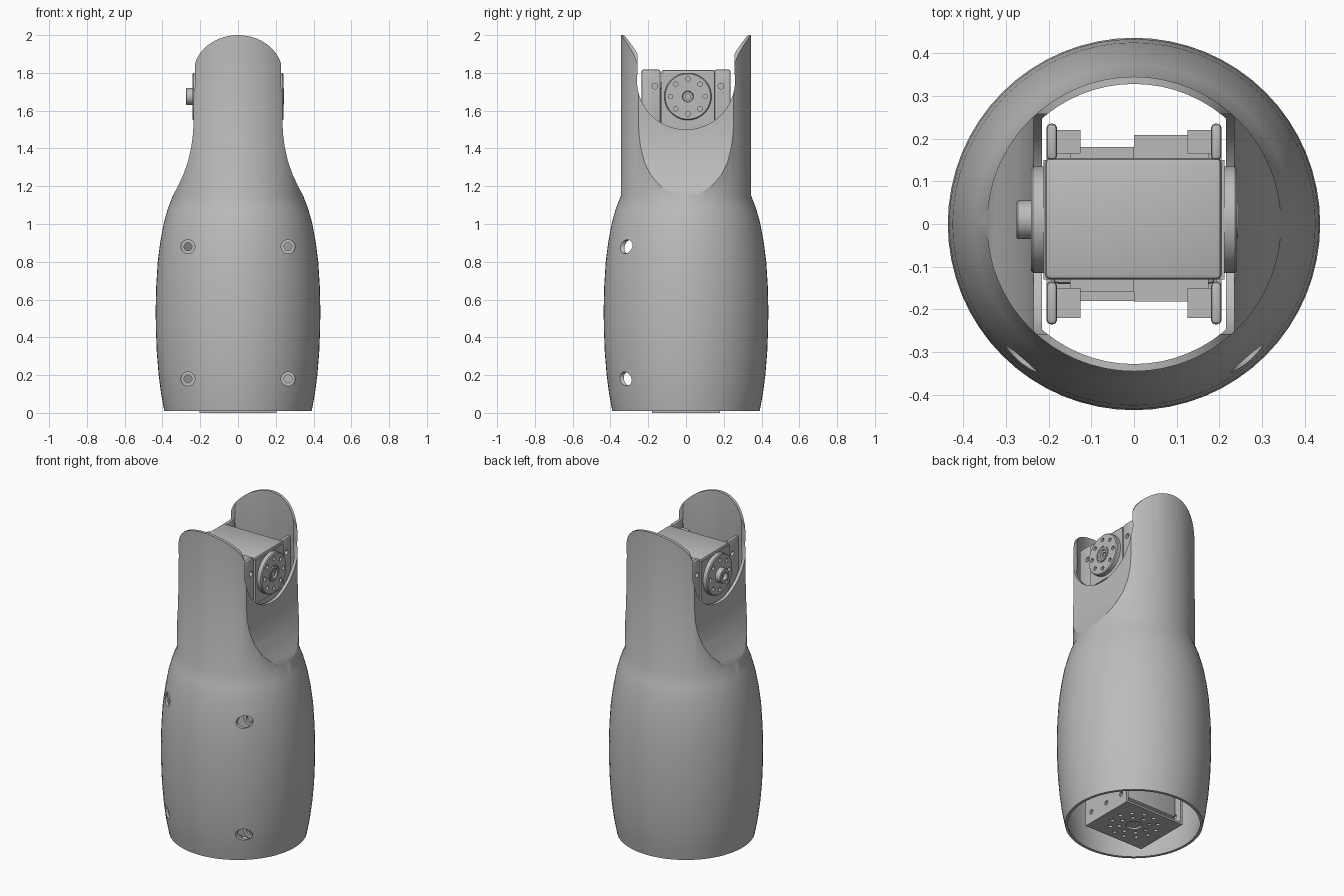
import bpy, bmesh, math
from mathutils import Matrix, Vector

old = bpy.data.objects.get("Cube")
if old:
    bpy.data.objects.remove(old, do_unlink=True)

mat = bpy.data.materials.new("light_grey")
mat.use_nodes = True
grey = (0.5, 0.5, 0.5, 1)
mat.diffuse_color = grey
mat.node_tree.nodes["Principled BSDF"].inputs["Base Color"].default_value = grey

TO_X = Matrix.Rotation(math.pi / 2, 4, 'Y')
TO_FRONT = Matrix.Rotation(math.pi / 2, 4, 'X')


def finish(name, bm):
    bmesh.ops.recalc_face_normals(bm, faces=bm.faces)
    mesh = bpy.data.meshes.new(name)
    bm.to_mesh(mesh)
    bm.free()
    mesh.materials.append(mat)
    ob = bpy.data.objects.new(name, mesh)
    bpy.context.collection.objects.link(ob)
    return ob


def lathe(name, profile, n=64, matrix=None):
    """Closed solid from (radius, height) points, capped at both ends."""
    bm = bmesh.new()
    rings = [[bm.verts.new((r * math.cos(math.tau * i / n), r * math.sin(math.tau * i / n), z))
              for i in range(n)] for r, z in profile]
    for a, b in zip(rings, rings[1:]):
        for i in range(n):
            j = (i + 1) % n
            bm.faces.new((a[i], a[j], b[j], b[i]))
    bm.faces.new(rings[0])
    bm.faces.new(rings[-1])
    if matrix:
        bm.transform(matrix)
    return finish(name, bm)


def prism(name, half, depth=1.0):
    """Mirrored x-z outline extruded along y."""
    outline = half + [(-x, z) for x, z in reversed(half) if x > 0]
    bm = bmesh.new()
    face = bm.faces.new([bm.verts.new((x, -depth / 2, z)) for x, z in outline])
    ext = bmesh.ops.extrude_face_region(bm, geom=[face])
    bmesh.ops.translate(bm, vec=(0, depth, 0),
                        verts=[v for v in ext["geom"] if isinstance(v, bmesh.types.BMVert)])
    return finish(name, bm)


def box(name, lo, hi, bevel=0):
    lo, hi = Vector(lo), Vector(hi)
    bm = bmesh.new()
    bmesh.ops.create_cube(bm, size=1)
    bmesh.ops.scale(bm, vec=hi - lo, verts=bm.verts)
    bmesh.ops.translate(bm, vec=(lo + hi) / 2, verts=bm.verts)
    if bevel:
        bmesh.ops.bevel(bm, geom=bm.edges[:], offset=bevel, segments=2, profile=0.5,
                        affect='EDGES')
    return finish(name, bm)


def rods(name, places, radius, length, turn=None, n=20):
    """Several separate cylinders in one object, used for drilling."""
    bm = bmesh.new()
    for p in places:
        m = Matrix.Translation(p) @ (turn or Matrix())
        bmesh.ops.create_cone(bm, cap_ends=True, segments=n, radius1=radius, radius2=radius,
                              depth=length, matrix=m)
    return finish(name, bm)


def cut(ob, tool, operation='DIFFERENCE'):
    mod = ob.modifiers.new("cut", 'BOOLEAN')
    mod.operation, mod.object, mod.solver = operation, tool, 'EXACT'
    bpy.context.view_layer.objects.active = ob
    bpy.ops.object.modifier_apply(modifier=mod.name)
    bpy.data.objects.remove(tool, do_unlink=True)


def circle(count, radius, phase=0):
    return [(radius * math.cos(math.tau * (i + phase) / count),
             radius * math.sin(math.tau * (i + phase) / count)) for i in range(count)]


# Shell: turned body, narrowed from the sides into two rounded upright arms
body = [(.39, .01), (.407, .1), (.42, .2), (.43, .32), (.435, .45), (.436, .55), (.433, .67),
        (.425, .8), (.412, .9), (.394, 1), (.372, 1.08), (.345, 1.15)]
neck = [(.345, 1.15), (.318, 1.2), (.29, 1.26), (.265, 1.33), (.247, 1.41), (.238, 1.48),
        (.235, 1.55)]
dome = [(.235 * math.cos(a), 1.8 + .2 * math.sin(a))
        for a in (math.pi / 2 * i / 14 for i in range(15))]
dome[-1] = (0, 2.0)

shell = lathe("outer_shell", body + [(.345, 2.1)])
cut(shell, prism("side_trim", [(.6, -.1), (.5, 1.08), (.36, 1.13)] + neck + dome), 'INTERSECT')

wall = .017
hollow = lathe("hollow", [(.36, -.1)] + [(r - wall, z) for r, z in body] + [(.345 - wall, 2.2)])
cut(hollow, prism("hollow_trim", [(.6, -.2), (.5, 1.04), (.35, 1.1)]
                  + [(x - .02, z - .012) for x, z in neck] + [(.215, 2.3)]), 'INTERSECT')
cut(shell, hollow)

# Round side openings around the joint
cut(shell, rods("side_opening", [(0, 0, 1.76)], .26, 1.2, TO_X, 64))
cut(shell, box("top_opening", (-.6, -.258, 1.77), (.6, .258, 2.2)))

# Four front screw holes with recessed seats
spots = [(x, z) for x in (-.265, .265) for z in (.18, .88)]
cut(shell, rods("screw_holes", [(x, -.35, z) for x, z in spots], .037, .3, TO_FRONT, 24))
for x, z in spots:
    seat = rods("screw_seat", [(x, -.258, z)], .042, .014, TO_FRONT, 24)
    cut(seat, rods("seat_hole", [(x, -.258, z)], .021, .1, TO_FRONT))

# Joint motor: main case and stepped cheeks
box("motor_case", (-.208, -.13, 1.28), (.205, .155, 1.815), .012)
box("motor_waist", (-.15, -.158, 1.3), (.0, .18, 1.75))
box("motor_connector_block", (0, -.182, 1.3), (.175, .208, 1.72))
for s in (-1, 1):
    xs = sorted((s * .182, s * .212))
    cheek = box("motor_cheek", (xs[0], -.13, 1.53), (xs[1], .15, 1.8))
    # Mounting ears with a through hole
    for y0, y1, hole in ((-.235, -.135, -.165), (.15, .235, .185)):
        xe = sorted((s * .18, s * .205))
        ear = box("mounting_ear", (xe[0], y0, 1.3), (xe[1], y1, 1.818), .01)
        cut(ear, rods("ear_hole", [(s * .19, hole, 1.73)], .015, .1, TO_X))
        xb = sorted((s * .125, s * .18))
        box("ear_brace", (xb[0], min(y0, y1) + .015, 1.3), (xb[1], max(y0, y1) - .015, 1.77))

# Drive discs on both sides, drilled with eight holes
axle = Vector((0, .01, 1.675))
for s in (-1, 1):
    face = [(.125, .205), (.125, .236), (.12, .241), (.05, .241), (.05, .236), (.043, .236),
            (.043, .243), (.03, .243), (.026, .234), (.014, .234), (.014, .225)]
    if s < 0:
        face = face[:4] + [(.045, .241), (.045, .272), (.042, .275), (.024, .275), (.024, .255)]
    disc = lathe("drive_disc", face, 48, Matrix.Translation(axle) @ Matrix.Rotation(s * math.pi / 2, 4, 'Y'))
    cut(disc, rods("disc_holes", [axle + Vector((s * .24, u, v)) for u, v in circle(8, .092)],
                   .012, .03, TO_X, 16))

# Base bracket: drilled plate with upright flanges
plate = box("base_plate", (-.205, -.18, 0), (.205, .18, .012))
pattern = circle(8, .085) + circle(12, .135, .5)
cut(plate, rods("plate_holes", [(x, y, 0) for x, y in pattern], .012, .1, None, 16))
cut(plate, rods("plate_centre", [(0, 0, 0)], .045, .1, None, 32))
for s in (-1, 1):
    xs = sorted((s * .193, s * .205))
    flange = box("base_flange", (xs[0], -.18, .012), (xs[1], .18, .3))
    cut(flange, rods("flange_holes", [(s * .2, y, z) for y in (-.13, 0, .13) for z in (.07, .2)],
                     .014, .1, TO_X, 16))
box("base_motor", (-.19, -.14, .06), (.19, .14, .55), .012)

# Smooth curved parts, keep edges sharp
bpy.ops.object.select_all(action='DESELECT')
for ob in bpy.context.collection.objects:
    if ob.type == 'MESH' and mat.name in ob.data.materials:
        ob.select_set(True)
        bpy.context.view_layer.objects.active = ob
bpy.ops.object.shade_smooth_by_angle(angle=math.radians(30))
